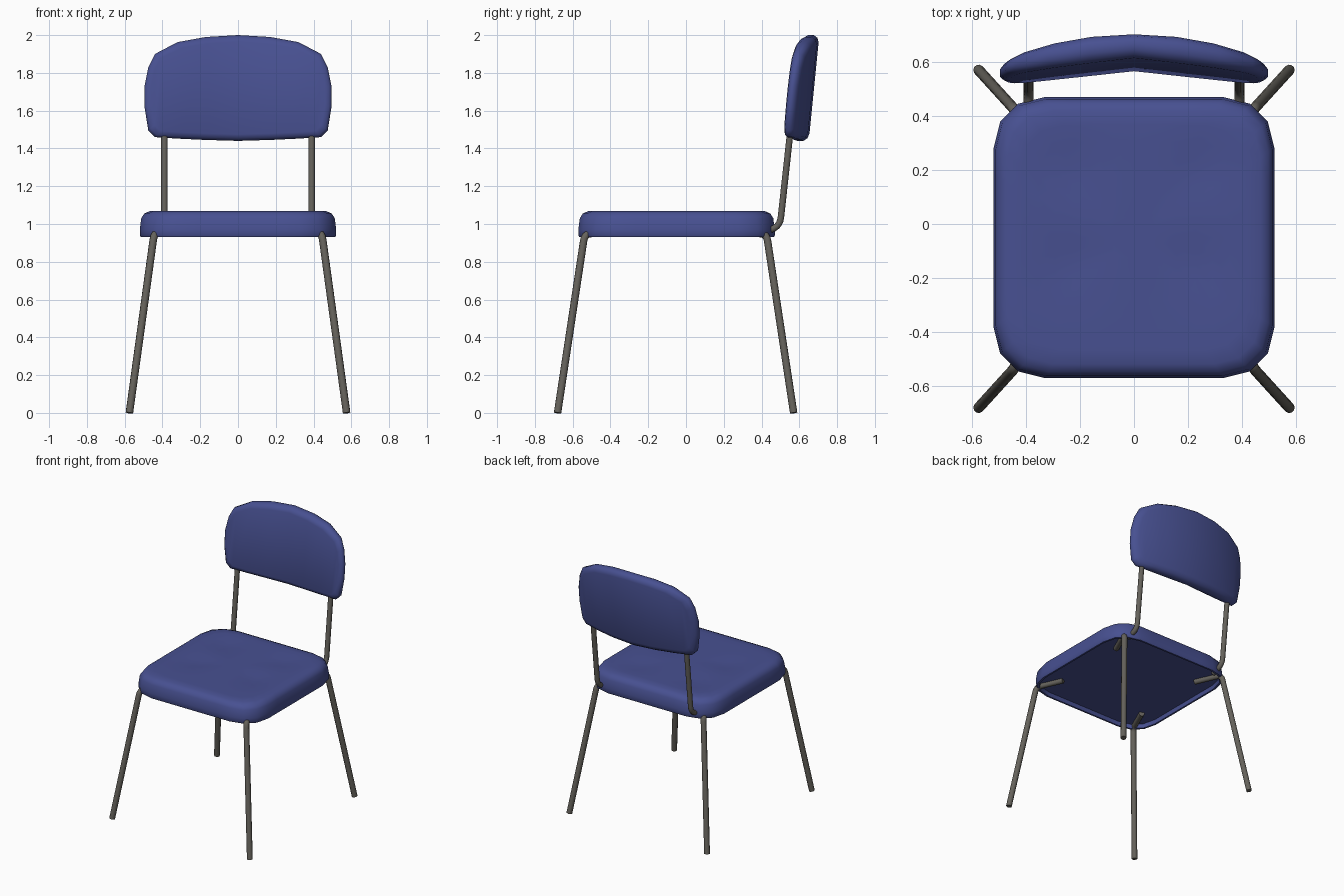
import bpy, bmesh, math
from mathutils import Vector

if "Cube" in bpy.data.objects:
    bpy.data.objects.remove(bpy.data.objects["Cube"])


def material(name, rgb):
    m = bpy.data.materials.new(name)
    m.diffuse_color = (*rgb, 1)
    m.use_nodes = True
    m.node_tree.nodes["Principled BSDF"].inputs["Base Color"].default_value = m.diffuse_color
    return m


FABRIC = material("blue fabric", (0.064, 0.081, 0.285))
METAL = material("grey metal", (0.13, 0.122, 0.105))


def finish(obj, mat, angle):
    obj.data.materials.append(mat)
    bpy.ops.object.select_all(action='DESELECT')
    obj.select_set(True)
    bpy.context.view_layer.objects.active = obj
    if obj.type == 'CURVE':
        bpy.ops.object.convert(target='MESH')
        obj = bpy.context.object
    bpy.ops.object.shade_smooth_by_angle(angle=math.radians(angle))
    return obj


def loft(name, rings, cap):
    """Bridge closed rings of points; cap(bm, ring) closes both ends."""
    bm = bmesh.new()
    loops = [[bm.verts.new(p) for p in r] for r in rings]
    n = len(loops[0])
    for a, b in zip(loops, loops[1:]):
        for i in range(n):
            j = (i + 1) % n
            bm.faces.new((a[i], a[j], b[j], b[i]))
    cap(bm, loops[0])
    cap(bm, loops[-1])
    bmesh.ops.recalc_face_normals(bm, faces=bm.faces)
    mesh = bpy.data.meshes.new(name)
    bm.to_mesh(mesh)
    bm.free()
    obj = bpy.data.objects.new(name, mesh)
    bpy.context.collection.objects.link(obj)
    return obj


# Seat: rounded square cushion, recessed underside, four shallow dimples
side = [(0.52, -0.33), (0.52, -0.22), (0.52, -0.11), (0.52, 0), (0.52, 0.11),
        (0.52, 0.22), (0.52, 0.33), (0.495, 0.43), (0.43, 0.495)]
outline = []
for k in range(4):
    c, s = round(math.cos(k * math.pi / 2)), round(math.sin(k * math.pi / 2))
    outline += [(c * x - s * y, s * x + c * y) for x, y in side]


def seat_z(x, y, z):
    dent = sum(math.exp(-((abs(x) - 0.24) ** 2 + (y - cy) ** 2) / 0.01)
               for cy in (0.25, -0.1))
    return z - 0.009 * dent if z > 1.06 else z


seat_profile = [(0.955, 0.96), (0.965, 0.93), (0.99, 0.93), (1.0, 0.94), (1.0, 0.97),
                (0.985, 1.03), (0.955, 1.055), (0.90, 1.068), (0.80, 1.07), (0.68, 1.07),
                (0.56, 1.07), (0.44, 1.07), (0.3, 1.07), (0.15, 1.07)]
seat = loft("seat",
            [[(x * k, y * k - 0.05, seat_z(x * k, y * k, z)) for x, y in outline]
             for k, z in seat_profile],
            lambda bm, ring: bm.faces.new(ring))
finish(seat, FABRIC, 50)

# Backrest: tilted pad made of columns (x, bottom, top); V front, curved back
half = [(0.17, 1.445, 1.99), (0.32, 1.452, 1.963), (0.44, 1.46, 1.90),
        (0.475, 1.495, 1.83), (0.495, 1.62, 1.73)]
columns = ([(-x, b, t) for x, b, t in reversed(half)]
           + [(0, 1.44, 2.0)] + half)
N = len(columns)
pad = [(x, b) for x, b, t in columns] + [(x, t) for x, b, t in reversed(columns)]


def pad_ring(t, inset):
    """t runs from 0 at the front face to 1 at the back face."""
    ring = []
    for x, z in pad:
        x *= 1 - inset / 0.5
        z = 1.72 + (z - 1.72) * (1 - inset / 0.28)
        front = 0.565 - 0.112 * abs(x)
        back = 0.653 - 0.078 * (x / 0.47) ** 2
        ring.append((x, front + (back - front) * t + 0.1 * (z - 1.47), z))
    return ring


def pad_cap(bm, ring):
    for i in range(N - 1):
        bm.faces.new((ring[i], ring[i + 1], ring[-2 - i], ring[-1 - i]))


backrest = loft("backrest",
                [pad_ring(t, i) for t, i in ((0, 0.035), (0.1, 0.013), (0.33, 0),
                                             (0.67, 0), (0.9, 0.014), (1, 0.04))],
                pad_cap)
finish(backrest, FABRIC, 60)


# Tubes: swept round paths with rounded bends, mirrored across x
def tube(name, points, radius, bend):
    pts = [Vector(p) for p in points]
    path = [pts[0]]
    for a, p, b in zip(pts, pts[1:], pts[2:]):
        s, e = p + (a - p).normalized() * bend, p + (b - p).normalized() * bend
        for i in range(6):
            t = i / 5
            path.append(s * (1 - t) ** 2 + p * 2 * t * (1 - t) + e * t * t)
    path.append(pts[-1])
    curve = bpy.data.curves.new(name, 'CURVE')
    curve.dimensions = '3D'
    curve.bevel_depth = radius
    curve.bevel_resolution = 3
    curve.use_fill_caps = True
    spline = curve.splines.new('POLY')
    spline.points.add(len(path) - 1)
    for sp, p in zip(spline.points, path):
        sp.co = (*p, 1)
    obj = bpy.data.objects.new(name, curve)
    bpy.context.collection.objects.link(obj)
    obj = finish(obj, METAL, 40)
    obj.name = name
    obj.modifiers.new("mirror", 'MIRROR')


# Legs bend inward under the seat; posts carry the backrest
for name, sy in (("front_legs", -1), ("back_legs", 1)):
    tube(name, [(0.575, sy * 0.625 - 0.055, 0), (0.444, sy * 0.481 - 0.055, 0.95),
                (0.36, sy * 0.29 - 0.055, 0.95)], 0.02, 0.04)
tube("back_posts", [(0.39, 0.40, 0.955), (0.39, 0.497, 0.985), (0.39, 0.56, 1.56)],
     0.018, 0.05)
